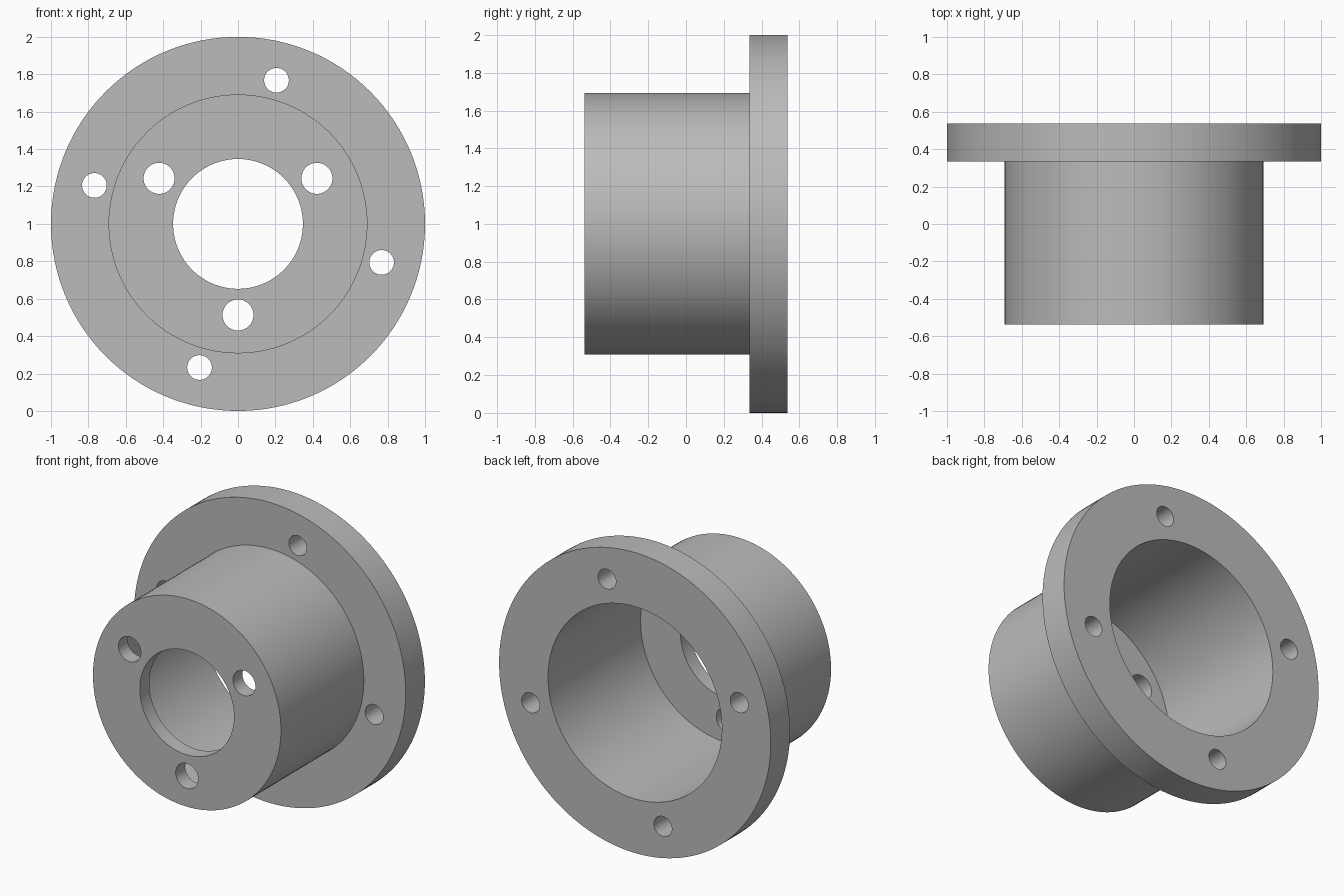
import bpy
import bmesh
from math import cos, sin, radians, pi
from mathutils import Matrix, Vector

cube = bpy.data.objects.get("Cube")
if cube:
    bpy.data.objects.remove(cube, do_unlink=True)

CENTRE_Z = 1.0
FRONT, STEP, BACK = -0.537, 0.335, 0.537
WALL = 0.1

# Material
steel = bpy.data.materials.new("plain grey metal")
steel.use_nodes = True
grey = (0.5, 0.5, 0.5, 1)
steel.diffuse_color = grey
steel.node_tree.nodes["Principled BSDF"].inputs["Base Color"].default_value = grey


def make_object(name, bm):
    bmesh.ops.recalc_face_normals(bm, faces=bm.faces)
    mesh = bpy.data.meshes.new(name)
    bm.to_mesh(mesh)
    bm.free()
    mesh.materials.append(steel)
    obj = bpy.data.objects.new(name, mesh)
    bpy.context.collection.objects.link(obj)
    return obj


def lathe(name, profile, steps=128):
    """Turn a closed (radius, y) profile around the horizontal axis."""
    bm = bmesh.new()
    verts = [bm.verts.new((r, y, CENTRE_Z)) for r, y in profile]
    edges = [bm.edges.new((v, verts[(i + 1) % len(verts)])) for i, v in enumerate(verts)]
    bmesh.ops.spin(bm, geom=verts + edges, cent=(0, 0, CENTRE_Z), axis=(0, 1, 0),
                   angle=2 * pi, steps=steps, use_merge=True)
    bmesh.ops.remove_doubles(bm, verts=bm.verts, dist=1e-5)
    return make_object(name, bm)


def drill_ring(bm, count, start, pitch, radius, y):
    """Add a ring of drill cylinders lying along y."""
    for i in range(count):
        a = radians(start + i * 360 / count)
        place = Vector((pitch * cos(a), y, CENTRE_Z + pitch * sin(a)))
        bmesh.ops.create_cone(bm, cap_ends=True, segments=48, radius1=radius,
                              radius2=radius, depth=0.4,
                              matrix=Matrix.Translation(place) @ Matrix.Rotation(pi / 2, 4, "X"))


# Hollow hub with a thin front wall and a wide rear flange
body = lathe("flanged_hub", [
    (0.347, FRONT), (0.692, FRONT), (0.692, STEP), (1.0, STEP),
    (1.0, BACK), (0.64, BACK), (0.64, FRONT + WALL), (0.347, FRONT + WALL),
])

# Bolt holes: three in the front wall, four in the flange
bm = bmesh.new()
drill_ring(bm, 3, 30, 0.487, 0.083, FRONT)
drill_ring(bm, 4, 75, 0.795, 0.066, (STEP + BACK) / 2)
drills = make_object("hole_cutter", bm)
drills.hide_render = True

cut = body.modifiers.new("bolt holes", "BOOLEAN")
cut.operation = "DIFFERENCE"
cut.solver = "EXACT"
cut.object = drills

bpy.ops.object.select_all(action="DESELECT")
body.select_set(True)
bpy.context.view_layer.objects.active = body
bpy.ops.object.modifier_apply(modifier=cut.name)
bpy.data.objects.remove(drills, do_unlink=True)
bpy.ops.object.shade_smooth_by_angle(angle=radians(30))
